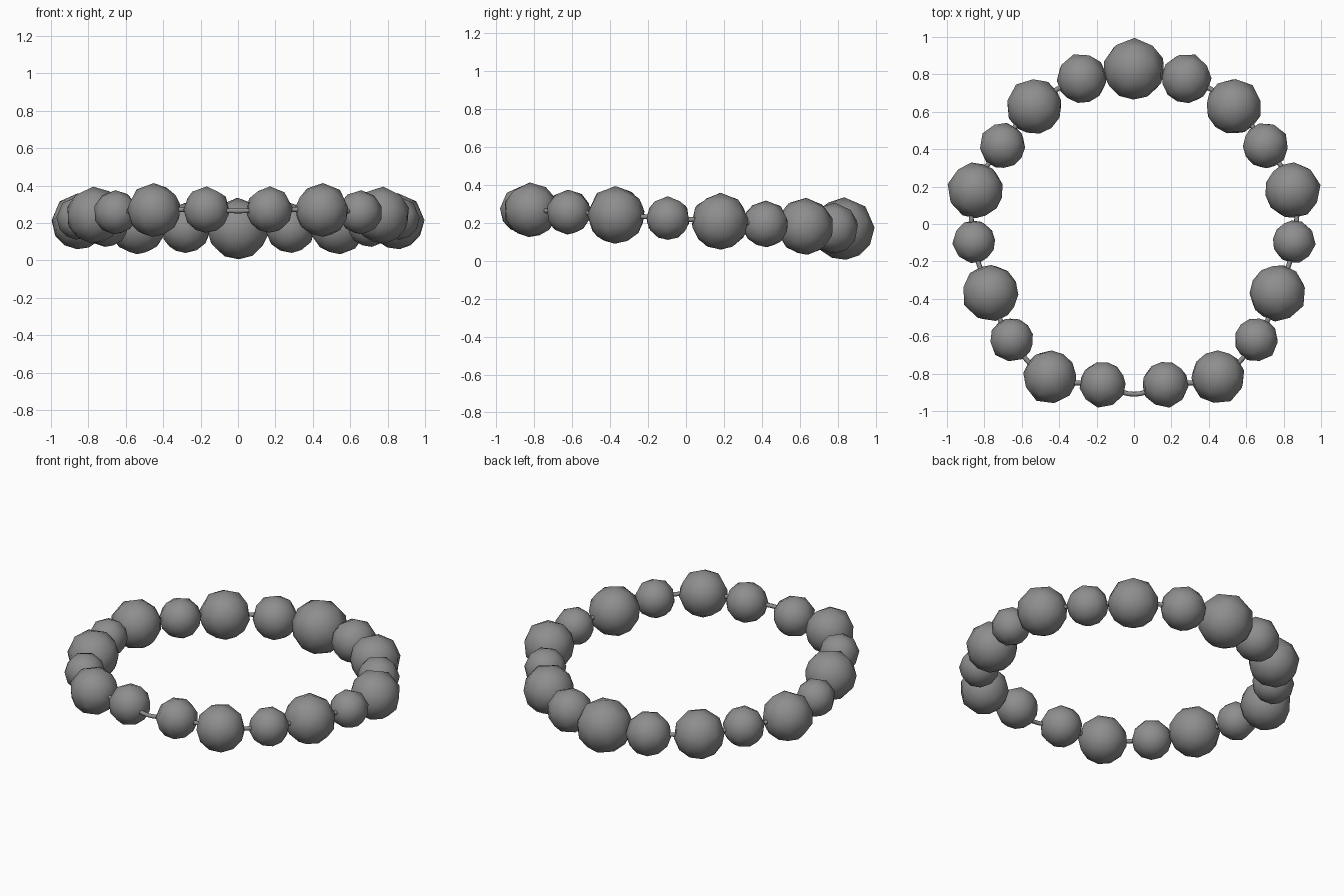
import bpy, bmesh
from math import sin, cos, pi, radians
from mathutils import Vector

cube = bpy.data.objects.get("Cube")
if cube:
    bpy.data.objects.remove(cube, do_unlink=True)

grey = bpy.data.materials.new("mid grey")
grey.use_nodes = True
colour = (0.27, 0.27, 0.27, 1)
grey.diffuse_color = colour
grey.node_tree.nodes["Principled BSDF"].inputs["Base Color"].default_value = colour

# The ring of beads leans: the back hangs lower than the front
def height(y):
    return 0.22 - 0.06 * y

# Rings of a bead: polar angle and vertex count, coarser near the first pole
RINGS = [(0, 1), (43, 6), (76, 9), (104, 12), (130, 10), (156, 5), (180, 1)]

def bead(name, x, y, radius):
    centre = Vector((x, y, height(y)))
    # The coarse pole points outwards and up
    axis = Vector((x, y, 0)).normalized() + Vector((0, 0, 1))
    turn = axis.to_track_quat('Z', 'Y')
    bm = bmesh.new()
    for polar, count in RINGS:
        p = radians(polar)
        for i in range(count):
            a = 2 * pi * (i + polar / 90) / count
            v = Vector((sin(p) * cos(a), sin(p) * sin(a), cos(p)))
            bm.verts.new(turn @ v * radius)
    bmesh.ops.convex_hull(bm, input=bm.verts)
    bmesh.ops.recalc_face_normals(bm, faces=bm.faces)
    for f in bm.faces:
        f.smooth = True
    mesh = bpy.data.meshes.new(name)
    bm.to_mesh(mesh)
    bm.free()
    mesh.materials.append(grey)
    obj = bpy.data.objects.new(name, mesh)
    obj.location = centre
    bpy.context.collection.objects.link(obj)

# Beads on one side, from back to front: x, y, radius
SIDE = [(0.28, 0.78, 0.134), (0.535, 0.63, 0.15), (0.705, 0.42, 0.123),
        (0.85, 0.18, 0.15), (0.857, -0.095, 0.115), (0.77, -0.37, 0.152),
        (0.655, -0.62, 0.118), (0.45, -0.82, 0.144), (0.168, -0.86, 0.124)]

bead("back_bead", 0, 0.83, 0.165)
for i, (x, y, r) in enumerate(SIDE, 1):
    bead(f"left_bead_{i}", x, y, r)
    bead(f"right_bead_{i}", -x, y, r)

# Cord threaded through all beads, closed at the front
path = [(0, 0.83)] + [(x, y) for x, y, r in SIDE] + [(0, -0.91)]
path += [(-x, y) for x, y, r in reversed(SIDE)]
curve = bpy.data.curves.new("cord", 'CURVE')
curve.dimensions = '3D'
curve.bevel_depth = 0.013
curve.bevel_resolution = 2
curve.resolution_u = 6
spline = curve.splines.new('BEZIER')
spline.bezier_points.add(len(path) - 1)
for point, (x, y) in zip(spline.bezier_points, path):
    point.co = (x, y, height(y) - (0.01 if x == 0 else 0))
    point.handle_left_type = point.handle_right_type = 'AUTO'
spline.use_cyclic_u = True
spline.use_smooth = True
curve.materials.append(grey)
bpy.context.collection.objects.link(bpy.data.objects.new("cord", curve))
